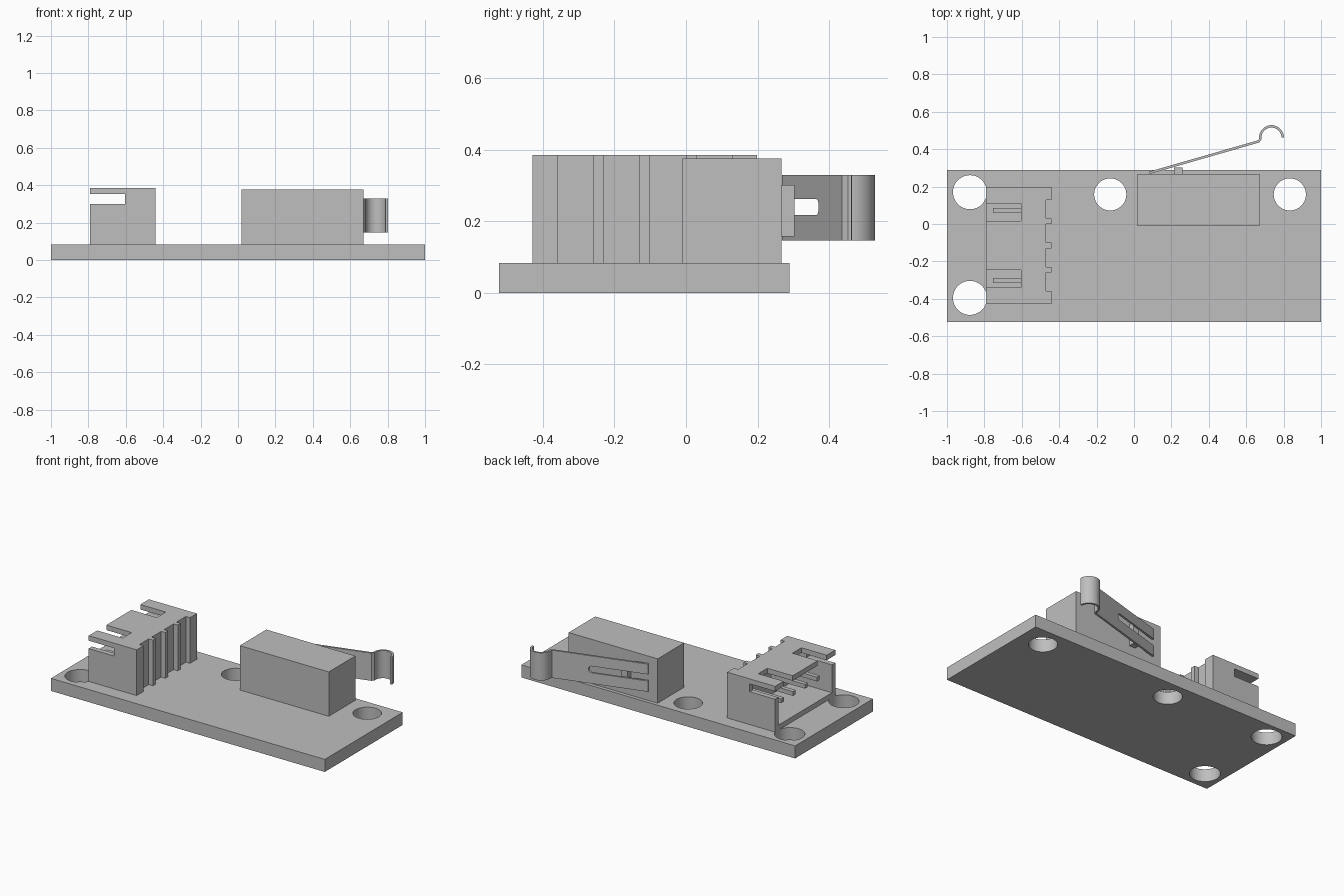
import bpy, bmesh, math
from mathutils import Vector

cube = bpy.data.objects.get("Cube")
if cube:
    bpy.data.objects.remove(cube, do_unlink=True)

grey = bpy.data.materials.new("plain_grey")
grey.use_nodes = True
grey.diffuse_color = (0.52, 0.52, 0.52, 1)
grey.node_tree.nodes["Principled BSDF"].inputs["Base Color"].default_value = (0.52, 0.52, 0.52, 1)


def prism(name, outline, z0, z1):
    """Extrude an xy outline from z0 to z1."""
    bm = bmesh.new()
    base = bm.faces.new([bm.verts.new((x, y, z0)) for x, y in outline])
    top = bmesh.ops.extrude_face_region(bm, geom=[base])["geom"]
    verts = [v for v in top if isinstance(v, bmesh.types.BMVert)]
    bmesh.ops.translate(bm, verts=verts, vec=(0, 0, z1 - z0))
    bmesh.ops.recalc_face_normals(bm, faces=bm.faces)
    mesh = bpy.data.meshes.new(name)
    bm.to_mesh(mesh)
    bm.free()
    mesh.materials.append(grey)
    obj = bpy.data.objects.new(name, mesh)
    bpy.context.collection.objects.link(obj)
    return obj


def box(name, x0, x1, y0, y1, z0, z1):
    return prism(name, [(x0, y0), (x1, y0), (x1, y1), (x0, y1)], z0, z1)


def disc(name, x, y, r, z0, z1, n=48):
    ring = [math.tau * i / n for i in range(n)]
    return prism(name, [(x + r * math.cos(a), y + r * math.sin(a)) for a in ring], z0, z1)


def activate(obj):
    bpy.ops.object.select_all(action='DESELECT')
    obj.select_set(True)
    bpy.context.view_layer.objects.active = obj


def cut(obj, cutters):
    """Subtract each cutter and remove it."""
    activate(obj)
    for c in cutters:
        c.hide_render = True
        mod = obj.modifiers.new("cut", 'BOOLEAN')
        mod.operation = 'DIFFERENCE'
        mod.solver = 'EXACT'
        mod.object = c
        bpy.ops.object.modifier_apply(modifier=mod.name)
        bpy.data.objects.remove(c, do_unlink=True)


def smooth(obj):
    activate(obj)
    bpy.ops.object.shade_smooth_by_angle(angle=math.radians(30))


BOARD_TOP = 0.083

# Circuit board with four mounting holes
board = box("circuit_board", -1, 1, -0.523, 0.29, 0, BOARD_TOP)
holes = [(-0.877, 0.17, 0.091), (-0.877, -0.395, 0.091), (-0.127, 0.158, 0.086), (0.833, 0.158, 0.086)]
cut(board, [disc("hole_cutter", x, y, r, -0.1, 0.2) for x, y, r in holes])
smooth(board)

# Switch body and plunger
box("switch_body", 0.02, 0.67, -0.01, 0.267, BOARD_TOP, 0.376)
box("switch_plunger", 0.215, 0.26, 0.25, 0.303, 0.157, 0.302)

# Lever: thin strip following a straight run and a hooked end
path = [Vector((0.083, 0.274)), Vector((0.668, 0.442))]
for i in range(25):
    a = math.radians(187 * (1 - i / 24))
    path.append(Vector((0.735 + 0.06 * math.cos(a), 0.462 + 0.06 * math.sin(a))))
left, right = [], []
for i, p in enumerate(path):
    d = (path[min(i + 1, len(path) - 1)] - path[max(i - 1, 0)]).normalized()
    side = Vector((-d.y, d.x)) * 0.0065
    left.append(p + side)
    right.append(p - side)
lever = prism("switch_lever", left + right[::-1], 0.147, 0.33)

# Slot along the lever with a rounded end
slot_end = disc("slot_end_cutter", 0.422, 0, 0.022, -0.2, 0.2)
for v in slot_end.data.vertices:
    v.co = (v.co.x, 0.4 - v.co.z, 0.24 + v.co.y)
cut(lever, [box("slot_cutter", 0.0, 0.422, 0.1, 0.7, 0.218, 0.262), slot_end])
smooth(lever)

# Connector shell, open towards -x
MID = -0.115
shell = box("connector_shell", -0.79, -0.44, MID - 0.314, MID + 0.314, BOARD_TOP, 0.385)
cutters = [
    box("cavity_cutter", -0.9, -0.505, MID - 0.28, MID + 0.28, 0.116, 0.352),
    box("side_slot_cutter", -0.9, -0.605, -0.6, 0.4, 0.30, 0.352),
]
for s in (-1, 1):
    y = MID + s * 0.1775
    cutters.append(box("top_slot_cutter", -0.9, -0.605, y - 0.047, y + 0.047, 0.33, 0.5))
    # Back grooves, two on each half, leaving three thin ribs
    for near, far in ((0.015, 0.115), (0.145, 0.243)):
        y0, y1 = sorted((MID + s * near, MID + s * far))
        cutters.append(box("groove_cutter", -0.47, -0.3, y0, y1, 0, 0.5))
cut(shell, cutters)

# Four contact pins
for i in range(4):
    y = MID + (i - 1.5) * 0.125
    box(f"contact_pin_{i + 1}", -0.755, -0.49, y - 0.014, y + 0.014, 0.222, 0.25)
